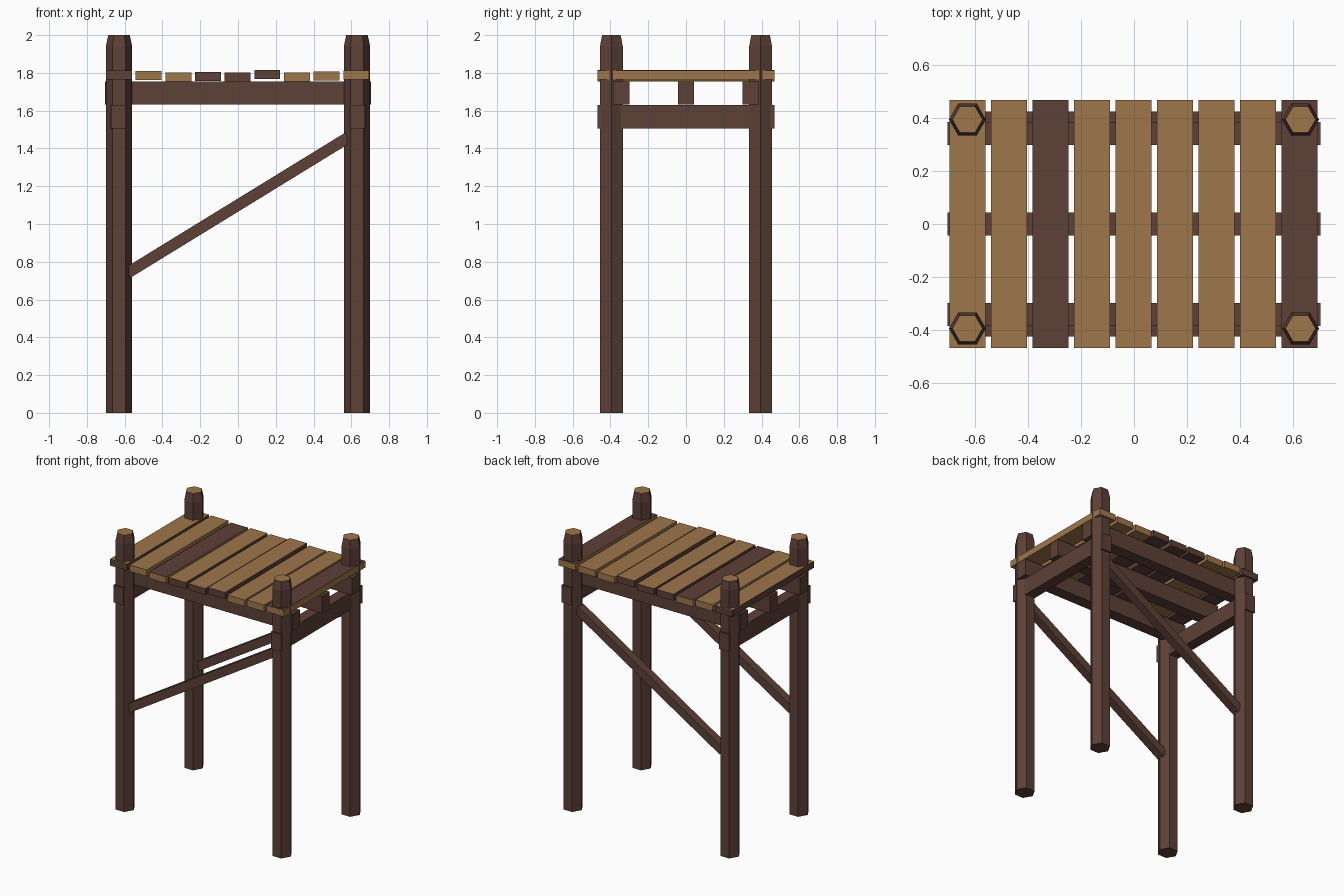
import bpy, bmesh, math
from mathutils import Matrix

if "Cube" in bpy.data.objects:
    bpy.data.objects.remove(bpy.data.objects["Cube"])

def mat(name, rgb):
    m = bpy.data.materials.new(name)
    m.diffuse_color = (*rgb, 1)
    m.use_nodes = True
    m.node_tree.nodes["Principled BSDF"].inputs["Base Color"].default_value = m.diffuse_color
    return m

DARK = mat("dark wood", (0.109, 0.052, 0.038))
TAN = mat("tan wood", (0.345, 0.183, 0.069))

def finish(name, bm, top, other):
    """Side faces use the first material, upward faces the second."""
    bmesh.ops.recalc_face_normals(bm, faces=bm.faces)
    for f in bm.faces:
        f.material_index = 1 if f.normal.z > 0.95 else 0
    me = bpy.data.meshes.new(name)
    bm.to_mesh(me)
    bm.free()
    me.materials.append(other)
    me.materials.append(top)
    ob = bpy.data.objects.new(name, me)
    bpy.context.collection.objects.link(ob)
    return ob

def box(name, size, loc, top=DARK, other=DARK, tilt=0):
    bm = bmesh.new()
    bmesh.ops.create_cube(bm, size=1)
    bm.transform(Matrix.Translation(loc) @ Matrix.Rotation(tilt, 4, 'Y')
                 @ Matrix.Diagonal((*size, 1)))
    return finish(name, bm, top, other)

def post(name, x, y):
    # hexagonal post with chamfered top and tan end grain
    bm = bmesh.new()
    rings = []
    for r, z in ((0.07, 0), (0.07, 1.94), (0.057, 2.0)):
        rings.append([bm.verts.new((x + r * math.cos(i * math.pi / 3),
                                    y + r * math.sin(i * math.pi / 3), z))
                      for i in range(6)])
    for a, b in zip(rings, rings[1:]):
        for i in range(6):
            j = (i + 1) % 6
            bm.faces.new((a[i], a[j], b[j], b[i]))
    bm.faces.new(rings[0][::-1])
    bm.faces.new(rings[-1])
    return finish(name, bm, TAN, DARK)

# corner posts
for sx, xn in ((-1, "left"), (1, "right")):
    for sy, yn in ((-1, "front"), (1, "back")):
        post(f"{yn}_{xn}_post", sx * 0.63, sy * 0.395)
    # cross beams under the stringers
    box(f"{xn}_cross_beam", (0.08, 0.935, 0.125), (sx * 0.632, 0, 1.567))

# long stringers under the deck
for y, n in ((-0.343, "front"), (0, "middle"), (0.343, "back")):
    box(f"{n}_stringer", (1.41, 0.087, 0.123), (0, y, 1.693))

# diagonal braces, both rising to the right
for sy, n in ((-1, "front"), (1, "back")):
    box(f"{n}_brace", (1.37, 0.06, 0.06), (0, sy * 0.395, 1.1), tilt=-math.atan2(0.70, 1.14))

# deck planks: centre height, top colour, side colour
planks = [(1.788, TAN, DARK), (1.787, TAN, TAN), (1.778, DARK, TAN),
          (1.78, TAN, DARK), (1.778, TAN, DARK), (1.792, TAN, DARK),
          (1.779, TAN, TAN), (1.784, TAN, TAN), (1.789, DARK, TAN)]
for i, (z, top, side) in enumerate(planks):
    box(f"deck_plank_{i + 1}", (0.137, 0.937, 0.047),
        (-0.63 + i * 0.157, 0, z), top, side)
